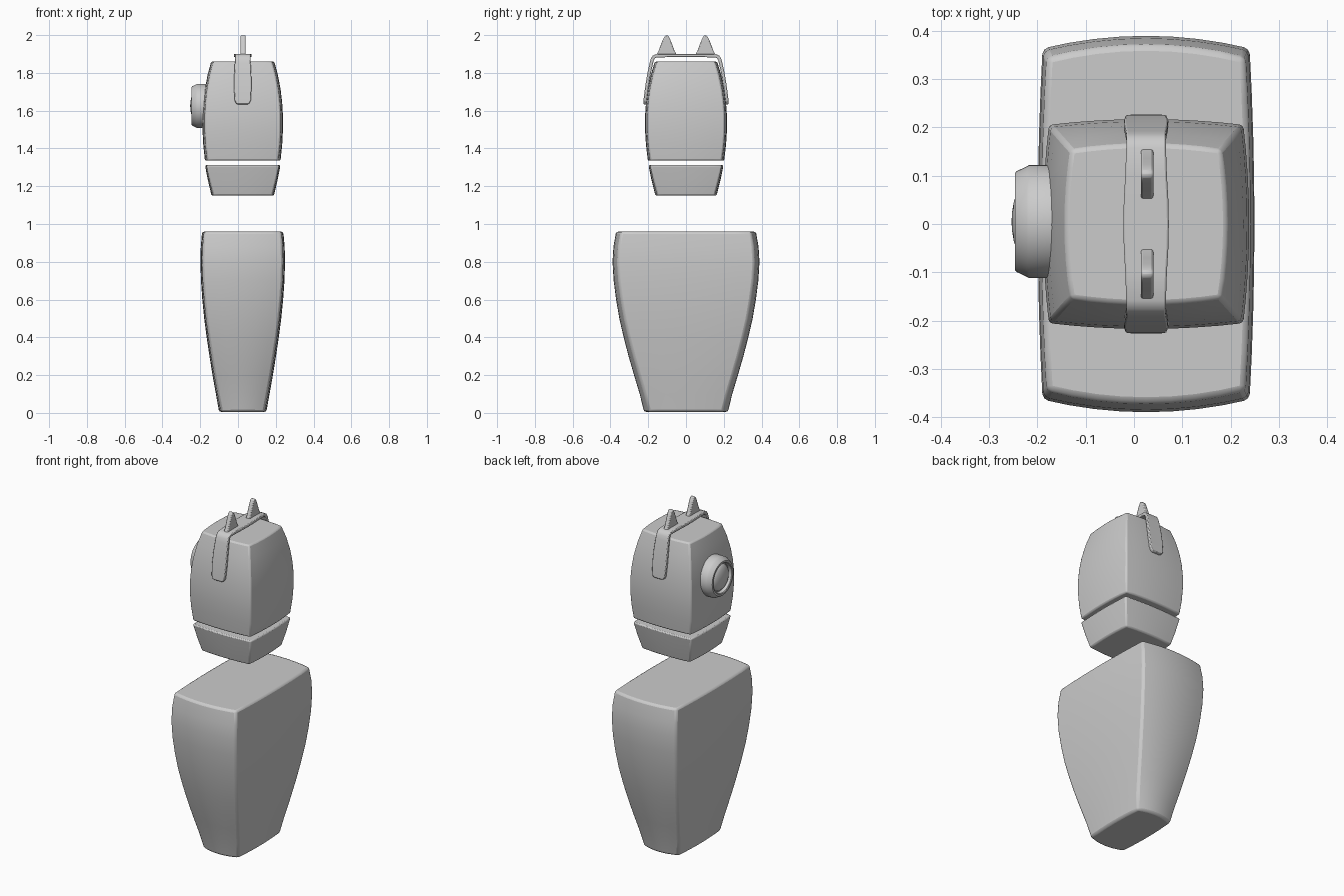
import bpy, bmesh, math

if "Cube" in bpy.data.objects:
    bpy.data.objects.remove(bpy.data.objects["Cube"])

CX = 0.025  # centre line of body and head in x


def finish(name, bm, bevel=0.0, segments=2):
    bmesh.ops.recalc_face_normals(bm, faces=bm.faces)
    me = bpy.data.meshes.new(name)
    bm.to_mesh(me)
    bm.free()
    ob = bpy.data.objects.new(name, me)
    bpy.context.collection.objects.link(ob)
    bpy.ops.object.select_all(action='DESELECT')
    ob.select_set(True)
    bpy.context.view_layer.objects.active = ob
    bpy.ops.object.shade_smooth_by_angle(angle=math.radians(35))
    if bevel:
        m = ob.modifiers.new("soft_edges", 'BEVEL')
        m.width, m.segments = bevel, segments
        m.limit_method, m.angle_limit = 'ANGLE', math.radians(35)
    return ob


def bridge(bm, rings):
    n = len(rings[0])
    for a, b in zip(rings, rings[1:]):
        for i in range(n):
            j = (i + 1) % n
            bm.faces.new((a[i], a[j], b[j], b[i]))


def block(name, sections, bulge_x, bulge_y, bevel, n=8):
    """Loft of bulged rectangles; each section is (z, half width x, half width y)."""
    bm = bmesh.new()
    rings = []
    for z, hx, hy in sections:
        cx, cy = hx - bulge_x, hy - bulge_y
        ts = [-1 + 2 * i / n for i in range(n)]
        curve = lambda t: 1 - t * t
        pts = [(t * cx, -cy - bulge_y * curve(t)) for t in ts]
        pts += [(cx + bulge_x * curve(t), t * cy) for t in ts]
        pts += [(-x, -y) for x, y in pts]
        rings.append([bm.verts.new((CX + x, y, z)) for x, y in pts])
    bridge(bm, rings)
    bm.faces.new(rings[0])
    bm.faces.new(rings[-1])
    return finish(name, bm, bevel)


# Tapered body, jaw and head
block("body", [(0.005, .125, .222), (.1, .142, .245), (.2, .160, .275), (.3, .176, .304),
               (.4, .191, .330), (.5, .204, .353), (.6, .214, .370), (.7, .221, .383),
               (.8, .224, .389), (.88, .222, .384), (.96, .215, .370)], .010, .026, .012)
block("jaw", [(1.15, .165, .162), (1.23, .184, .182), (1.312, .200, .199)], .008, .010, .008)
block("head", [(1.335, .200, .202), (1.42, .209, .212), (1.5, .213, .217), (1.57, .213, .217),
               (1.64, .209, .212), (1.71, .201, .203), (1.79, .186, .186),
               (1.86, .167, .165)], .012, .012, .008)

# Headband: strip running over the head, (y, z, half width)
half = [(.218, 1.633, .026), (.217, 1.640, .036), (.216, 1.655, .043), (.208, 1.72, .046),
        (.197, 1.79, .045), (.184, 1.85, .042), (.178, 1.872, .041), (.170, 1.885, .041),
        (.157, 1.891, .041), (.10, 1.892, .043), (.05, 1.892, .046)]
path = half + [(0, 1.892, .047)] + [(-y, z, w) for y, z, w in reversed(half)]
bm = bmesh.new()
rows = []
for i, (y, z, w) in enumerate(path):
    a, b = path[max(i - 1, 0)], path[min(i + 1, len(path) - 1)]
    dy, dz = b[0] - a[0], b[1] - a[1]
    length = math.hypot(dy, dz)
    ny, nz = dz / length * .009, -dy / length * .009
    rows.append([bm.verts.new((CX + sx * w, y + s * ny, z + s * nz))
                 for sx, s in ((-1, 1), (1, 1), (1, -1), (-1, -1))])
bridge(bm, rows)
bm.faces.new(rows[0])
bm.faces.new(rows[-1])
finish("headband", bm, .004)

# Two pointed ears
outline = [(.055, 1.893), (.043, 1.915), (.033, 1.942), (.020, 1.975), (.012, 1.991), (.005, 1.999)]
outline += [(-y, z) for y, z in reversed(outline)]
for side, label in ((-1, "left_ear"), (1, "right_ear")):
    bm = bmesh.new()
    rings = [[bm.verts.new((CX + .002 + x, side * .103 + y, z)) for y, z in outline]
             for x in (-.013, .013)]
    bridge(bm, rings)
    for r in rings:
        bm.faces.new(r)
    finish(label, bm, .005)


def turned(name, profile, y, z, n=48):
    """Revolve (x, radius) points about an axis along x; ends are closed."""
    bm = bmesh.new()
    rings = [[bm.verts.new((x, y + r * math.cos(2 * math.pi * i / n),
                            z + r * math.sin(2 * math.pi * i / n))) for i in range(n)]
             for x, r in profile]
    bridge(bm, rings)
    bm.faces.new(rings[0])
    bm.faces.new(rings[-1])
    return finish(name, bm)


# Round lens housing on the left side with a domed lens in its recess
turned("lens_housing", [(-.165, .112), (-.17, .117), (-.217, .117), (-.222, .114), (-.243, .104),
                        (-.246, .100), (-.246, .090), (-.243, .086), (-.225, .082)], .005, 1.625)
dome = [(-.222 - .031 * math.sin(a), .078 * math.cos(a))
        for a in [math.radians(d) for d in (0, 15, 30, 45, 60, 75, 87)]]
turned("lens", dome, .005, 1.625)
